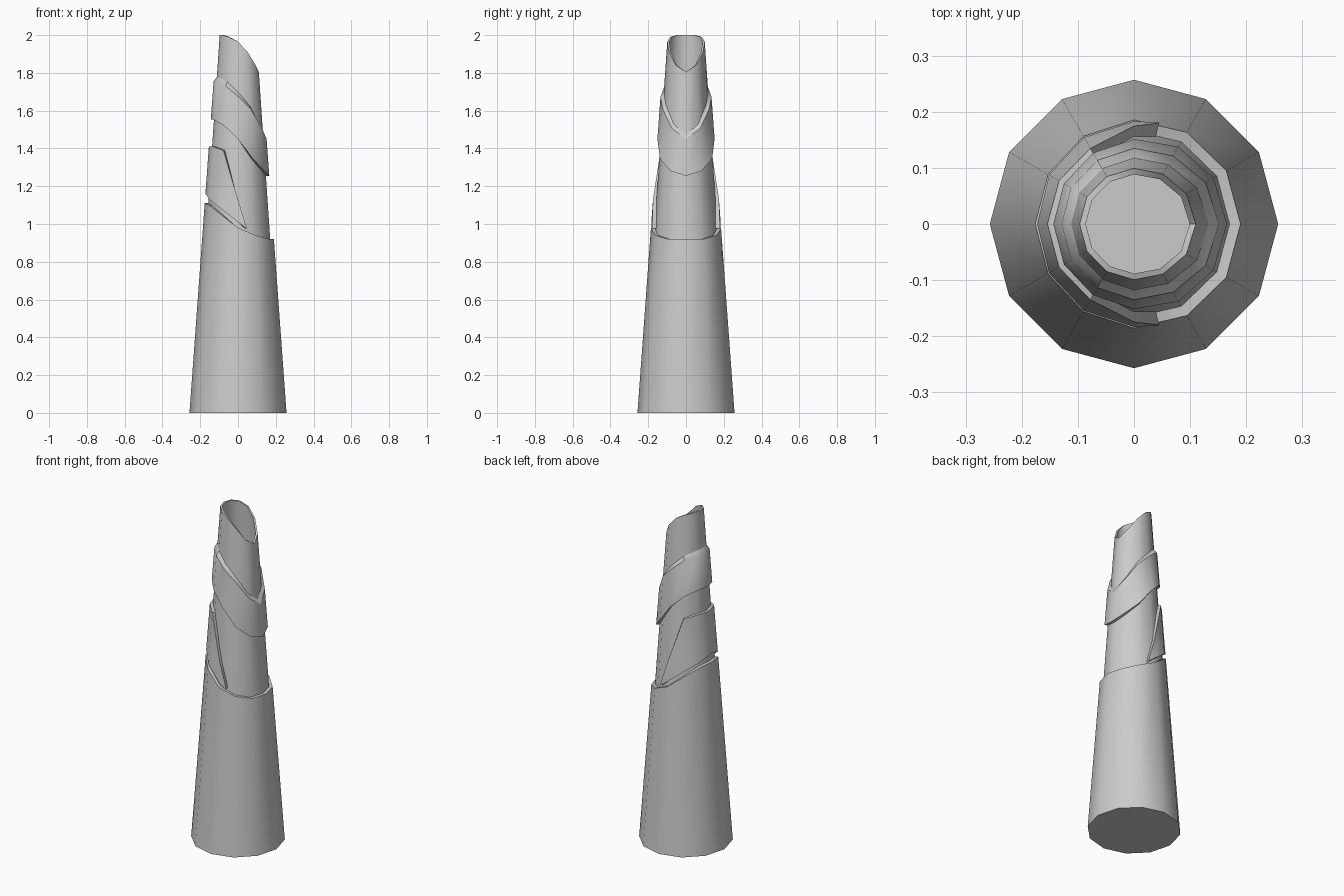
import bpy
import bmesh
from math import sin, cos, radians

cube = bpy.data.objects.get("Cube")
if cube:
    bpy.data.objects.remove(cube, do_unlink=True)

stone = bpy.data.materials.new("plain_grey")
stone.use_nodes = True
grey = (0.6, 0.6, 0.6, 1)
stone.diffuse_color = grey
stone.node_tree.nodes["Principled BSDF"].inputs["Base Color"].default_value = grey


def outer_r(z):
    return 0.257 - 0.0728 * z


def shaft_r(z):
    return 0.233 - 0.068 * z


def bore_r(z):
    return shaft_r(z) - 0.011


def shell(name, angles, bottom, top, out_r, in_r, rise=0, floor=False):
    """Tapered wall; heights run from +x to -x and are mirrored in y."""
    closed = angles[0] == 0
    end = 0 if closed else None
    cols = list(zip(angles, bottom, top))
    cols += [(360 - a, b, t) for a, b, t in reversed(cols[:-1]) if a != end]
    bm = bmesh.new()
    sections = []
    for a, b, t in cols:
        c, s = cos(radians(a)), sin(radians(a))
        corners = [(out_r(b), b), (out_r(t - rise), t - rise), (in_r(t), t), (in_r(b), b)]
        sections.append([bm.verts.new((r * c, r * s, z)) for r, z in corners])
    n = len(sections)
    for i in range(n if closed else n - 1):
        p, q = sections[i], sections[(i + 1) % n]
        for j in range(4):
            k = (j + 1) % 4
            bm.faces.new((p[j], q[j], q[k], p[k]))
    if not closed:
        bm.faces.new(sections[0])
        bm.faces.new(sections[-1][::-1])
    if floor:
        bm.faces.new([s[3] for s in sections])
    bmesh.ops.recalc_face_normals(bm, faces=bm.faces)
    mesh = bpy.data.meshes.new(name)
    bm.to_mesh(mesh)
    bm.free()
    mesh.materials.append(stone)
    obj = bpy.data.objects.new(name, mesh)
    bpy.context.collection.objects.link(obj)
    bpy.ops.object.select_all(action='DESELECT')
    obj.select_set(True)
    bpy.context.view_layer.objects.active = obj
    bpy.ops.object.shade_smooth_by_angle(angle=radians(35))


ring = list(range(0, 181, 30))

# Wide lower wall with a sloping rim and a closed base
shell("lower_wall", ring, [0] * 7, [0.92, 0.92, 0.94, 0.98, 1.05, 1.10, 1.11],
      outer_r, lambda z: shaft_r(z) - 0.005, floor=True)

# Hollow shaft with a slanted open top
shell("shaft", ring, [0.85] * 7, [1.805, 1.84, 1.91, 1.965, 1.99, 2.0, 2.0],
      shaft_r, bore_r)

# Partial wrap that narrows to a tip on the front and back
shell("side_wrap", [76, 90, 120, 150, 180], [0.975, 1.01, 1.08, 1.13, 1.16],
      [0.985, 1.13, 1.39, 1.41, 1.41], outer_r, lambda z: shaft_r(z) - 0.005)

# Tilted ring around the upper shaft
shell("upper_ring", ring, [1.255, 1.28, 1.345, 1.45, 1.52, 1.55, 1.555],
      [1.475, 1.53, 1.63, 1.70, 1.755, 1.775, 1.78],
      outer_r, lambda z: shaft_r(z) - 0.001, rise=0.025)
